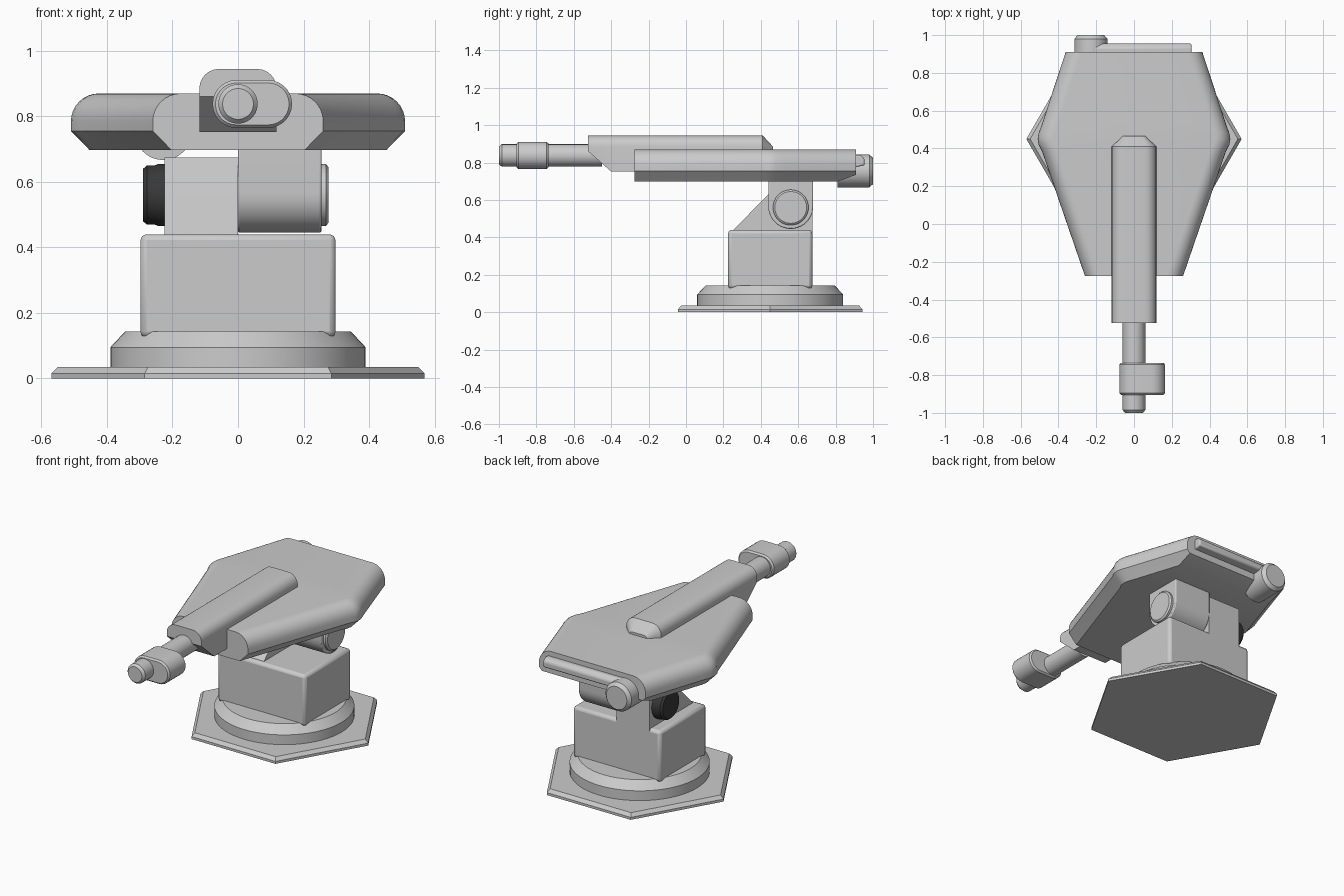
import bpy, bmesh, math
from mathutils import Vector

if "Cube" in bpy.data.objects:
    bpy.data.objects.remove(bpy.data.objects["Cube"])


def material(name, rgb):
    m = bpy.data.materials.new(name)
    m.diffuse_color = (*rgb, 1)
    m.use_nodes = True
    m.node_tree.nodes["Principled BSDF"].inputs["Base Color"].default_value = m.diffuse_color
    return m


GREY = material("light grey", (0.6, 0.6, 0.6))
DARK = material("dark rubber", (0.04, 0.04, 0.04))


def loft(name, rings, mat=GREY, bevel=0.0, angle=35):
    """Skin a stack of equal-length point rings and cap both ends."""
    bm = bmesh.new()
    vs = [[bm.verts.new(p) for p in r] for r in rings]
    n = len(rings[0])
    for a, b in zip(vs, vs[1:]):
        for i in range(n):
            j = (i + 1) % n
            bm.faces.new((a[i], a[j], b[j], b[i]))
    bm.faces.new(vs[0])
    bm.faces.new(vs[-1])
    bmesh.ops.recalc_face_normals(bm, faces=bm.faces)
    me = bpy.data.meshes.new(name)
    bm.to_mesh(me)
    bm.free()
    me.materials.append(mat)
    ob = bpy.data.objects.new(name, me)
    bpy.context.collection.objects.link(ob)
    bpy.ops.object.select_all(action='DESELECT')
    ob.select_set(True)
    bpy.context.view_layer.objects.active = ob
    bpy.ops.object.shade_smooth_by_angle(angle=math.radians(angle))
    if bevel:
        m = ob.modifiers.new("bevel", 'BEVEL')
        m.width, m.segments, m.limit_method = bevel, 2, 'ANGLE'
        m.angle_limit = math.radians(40)
    return ob


def lathe(name, axis, centre, profile, mat=GREY, n=48, phase=0.0):
    """Round part: profile is (radius, position along axis)."""
    rings = []
    for r, t in profile:
        ring = []
        for i in range(n):
            a = phase + math.tau * i / n
            p = [r * math.cos(a), r * math.sin(a)]
            p.insert(axis, t)
            ring.append(Vector(p) + Vector(centre))
        rings.append(ring)
    return loft(name, rings, mat)


def arc(cx, cy, r, a0, a1, n=10):
    return [(cx + r * math.cos(math.radians(a0 + (a1 - a0) * i / n)),
             cy + r * math.sin(math.radians(a0 + (a1 - a0) * i / n))) for i in range(n + 1)]


def prism_x(name, prof, x0, x1, bevel=0.0):
    return loft(name, [[(x, y, z) for y, z in prof] for x in (x0, x1)], bevel=bevel)


# Hexagonal foot plate and round turntable
lathe("foot_plate", 2, (0, 0.45, 0), [(0.57, 0), (0.57, 0.015), (0.55, 0.035)], n=6)
lathe("turntable", 2, (0, 0.45, 0), [(0.39, 0.03), (0.39, 0.095), (0.345, 0.143)], n=64)

# Pedestal block with sloped bracket on its left half
prism_x("pedestal", [(0.225, 0.125), (0.675, 0.125), (0.675, 0.44), (0.225, 0.44)],
        -0.298, 0.298, 0.018)
prism_x("bracket", [(0.23, 0.42), (0.25, 0.437), (0.485, 0.675), (0.675, 0.675), (0.675, 0.42)],
        -0.225, 0.0)

# U-shaped hinge knuckle and its end caps
prism_x("hinge_knuckle", arc(0.56, 0.565, 0.12, 180, 360, 20) + [(0.68, 0.72), (0.44, 0.72)],
        0.0, 0.255, 0.006)
lathe("right_hinge_cap", 0, (0, 0.56, 0.56), [(0.095, 0.24), (0.095, 0.268), (0.085, 0.276)])
lathe("left_hinge_knob", 0, (0, 0.56, 0.56),
      [(0.095, -0.22), (0.095, -0.243), (0.09, -0.255), (0.09, -0.278), (0.08, -0.29)], DARK)


# Hexagonal body: rounded upper edge, chamfered lower edge, flat front and back
def body_ring(z, inset, rear=0.91):
    rx = 0.362 + (0.91 - rear) * 0.34
    half = [(0.26, -0.275), (0.487, 0.385), (0.505, 0.42), (0.51, 0.45),
            (0.505, 0.48), (0.487, 0.53), (rx, rear)]
    pts = half + [(-x, y) for x, y in reversed(half)]
    return [(x - math.copysign(inset, x), y, z) for x, y in pts]


levels = [body_ring(0.698, 0.056, 0.81), body_ring(0.735, 0.02), body_ring(0.755, 0)]
levels += [body_ring(z, 0.085 - x) for x, z in arc(0, 0.785, 0.085, 0, 90, 8)]
loft("body", levels)

# Rear ledge and exhaust cylinder
loft("rear_ledge", [[(x, y, z) for y, z in
                     [(0.88, 0.77), (0.955, 0.785), (0.955, 0.82), (0.935, 0.84), (0.88, 0.84)]]
                    for x in (-0.23, 0.305)], bevel=0.008)
lathe("rear_cylinder", 1, (-0.228, 0, 0.755),
      [(0.088, 0.81), (0.088, 0.98), (0.07, 1.0)])


# Barrel housing: round-topped section along y
def housing_ring(y, zb, zt, w, r):
    pts = [(w, zb)] + arc(w - r, zt - r, r, 0, 90, 6)
    pts += arc(r - w, zt - r, r, 90, 180, 6) + [(-w, zb)]
    return [(x, y, z) for x, z in pts]


loft("barrel_housing", [housing_ring(-0.523, 0.86, 0.945, 0.118, 0.06),
                        housing_ring(-0.40, 0.752, 0.945, 0.118, 0.06),
                        housing_ring(0.41, 0.752, 0.945, 0.118, 0.06),
                        housing_ring(0.465, 0.752, 0.885, 0.06, 0.02)])

# Barrel with bevelled tip, and the offset capsule-shaped muzzle block
lathe("barrel", 1, (0, 0, 0.838), [(0.047, -1.0), (0.06, -0.985), (0.06, -0.45)])


def capsule(y, r):
    return [(x, y, z) for x, z in arc(0.092, 0.838, r, -90, 90, 14) + arc(-0.005, 0.838, r, 90, 270, 14)]


loft("muzzle_block", [capsule(-0.905, 0.064), capsule(-0.895, 0.073),
                      capsule(-0.745, 0.073), capsule(-0.735, 0.064)])
